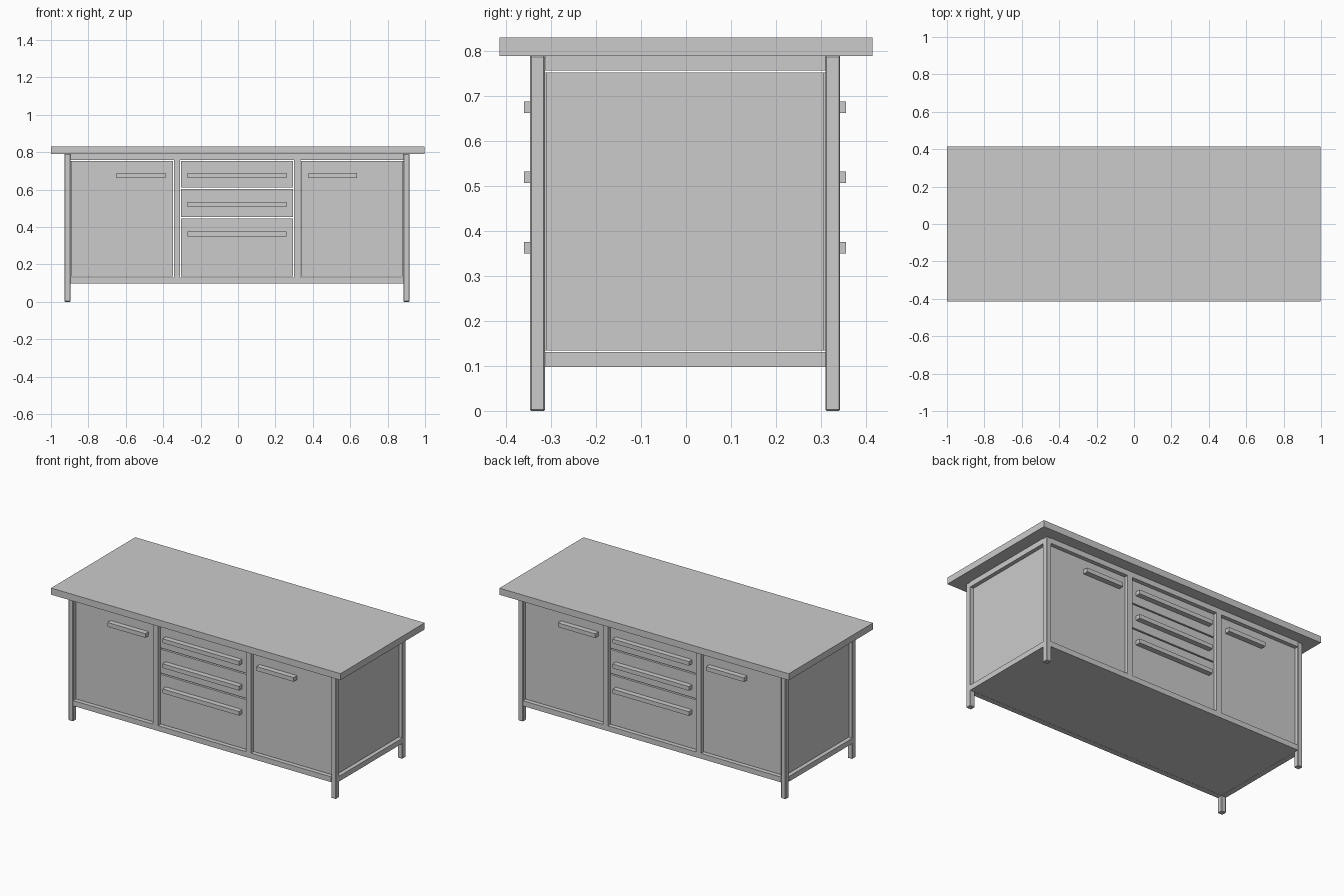
import bpy

if "Cube" in bpy.data.objects:
    bpy.data.objects.remove(bpy.data.objects["Cube"])

CX, CY = -0.005, -0.002      # frame centre
HX, HY = 0.923, 0.345        # frame half sizes
W = 0.033                    # square tube width
Z0, Z1 = 0.098, 0.79         # frame bottom and top
RECESS, THICK, GAP = 0.02, 0.02, 0.004


def box(name, x0, x1, y0, y1, z0, z1, bevel=0):
    bpy.ops.mesh.primitive_cube_add(size=1, location=((x0 + x1) / 2, (y0 + y1) / 2, (z0 + z1) / 2))
    ob = bpy.context.object
    ob.name = name
    ob.scale = (abs(x1 - x0), abs(y1 - y0), z1 - z0)
    bpy.ops.object.transform_apply(location=False, rotation=False, scale=True)
    if bevel:
        m = ob.modifiers.new("bevel", 'BEVEL')
        m.width, m.segments = bevel, 1
    return ob


# Worktop and bottom board
box("worktop", -1, 0.998, -0.415, 0.415, Z1, 0.831)
box("bottom_board", CX - HX + W, CX + HX - W, CY - HY + W, CY + HY - W, Z0 + 0.001, Z0 + 0.02)

# Corner legs
for sx in (-1, 1):
    for sy in (-1, 1):
        x, y = CX + sx * (HX - W / 2), CY + sy * (HY - W / 2)
        box("leg", x - W / 2, x + W / 2, y - W / 2, y + W / 2, 0, Z1, 0.003)

# Side rails and recessed side panels
for s in (-1, 1):
    xo, xi = CX + s * HX, CX + s * (HX - W)
    for z in (Z0, Z1 - W):
        box("side_rail", min(xo, xi), max(xo, xi), CY - HY + W, CY + HY - W, z, z + W)
    xa, xb = sorted((xo - s * RECESS, xo - s * (RECESS + THICK)))
    box("side_panel", xa, xb, CY - HY + W + GAP, CY + HY - W - GAP, Z0 + W + GAP, Z1 - W - GAP)

# Openings: name, x range, z range, handle x range, handle centre height
zb, zt = Z0 + W, Z1 - W
D0, D1 = 0.304, 0.338        # divider inner and outer edge
FRONTS = [
    ("door", -HX + W, -D1, zb, zt, -0.644, -0.383, 0.676),
    ("door", D1, HX - W, zb, zt, 0.383, 0.641, 0.676),
    ("drawer", -D0, D0, 0.606, zt, -0.264, 0.263, 0.676),
    ("drawer", -D0, D0, 0.449, 0.606, -0.264, 0.263, 0.52),
    ("drawer", -D0, D0, zb, 0.449, -0.264, 0.263, 0.363),
]

# Front and back faces are alike
for s in (-1, 1):
    yo, yi = CY + s * HY, CY + s * (HY - W)
    ya, yb = sorted((yo, yi))
    for z in (Z0, Z1 - W):
        box("long_rail", CX - HX + W, CX + HX - W, ya, yb, z, z + W)
    for d in (-1, 1):
        xa, xb = sorted((d * D0, d * D1))
        box("divider", CX + xa, CX + xb, ya, yb, zb, zt)
    pa, pb = sorted((yo - s * RECESS, yo - s * (RECESS + THICK)))
    ha, hb = sorted((CY + s * 0.358, yo - s * RECESS))
    for name, x0, x1, z0, z1, h0, h1, hz in FRONTS:
        box(name, CX + x0 + GAP, CX + x1 - GAP, pa, pb, z0 + GAP, z1 - GAP)
        box(name + "_handle", CX + h0, CX + h1, ha, hb, hz - 0.013, hz + 0.013)
